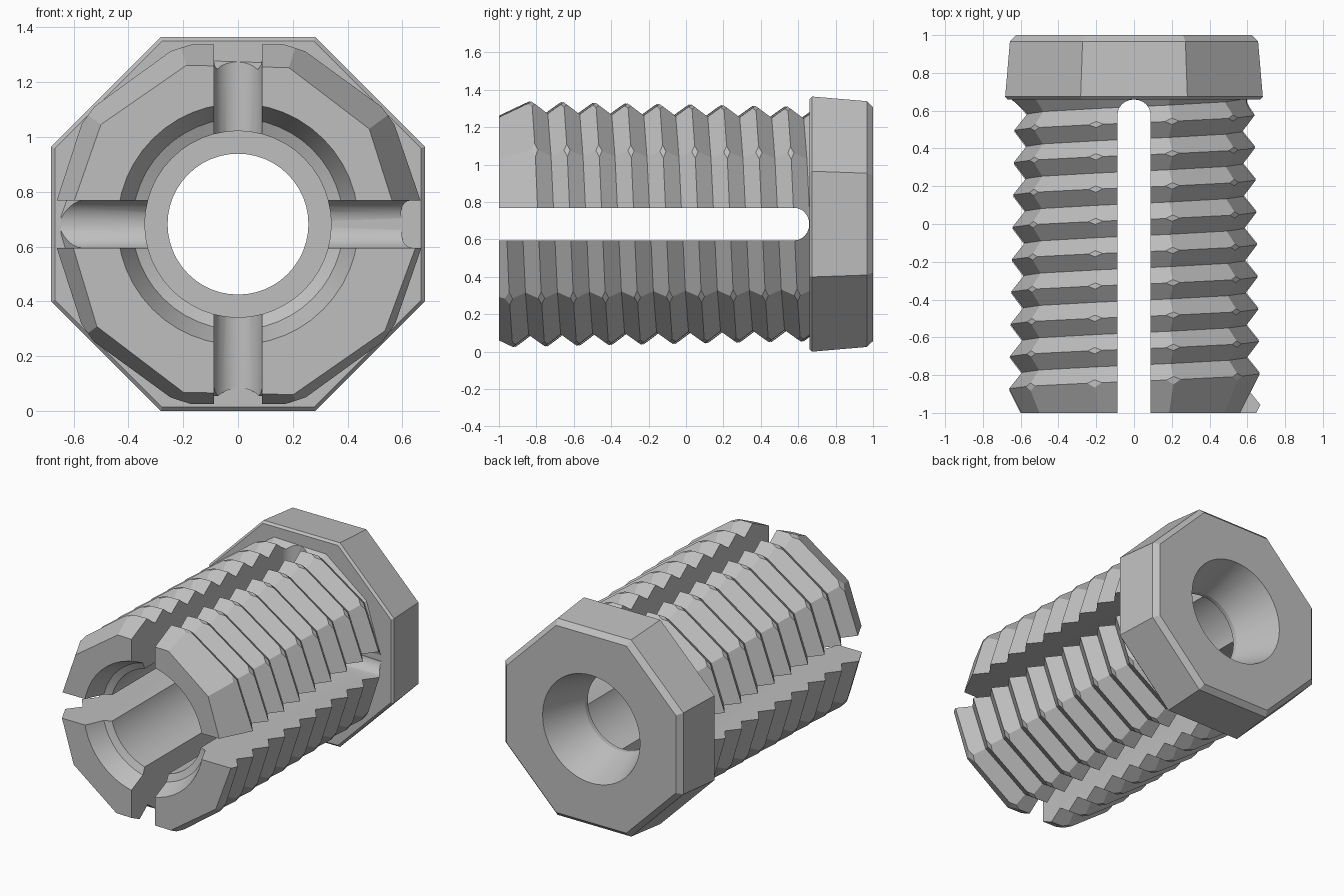
import bpy, bmesh
from math import sin, cos, pi, radians

if "Cube" in bpy.data.objects:
    bpy.data.objects.remove(bpy.data.objects["Cube"], do_unlink=True)

AXIS_Z = 0.682
PITCH = 0.171

grey = bpy.data.materials.new("plain grey")
grey.use_nodes = True
GREY = (0.52, 0.52, 0.52, 1)
grey.diffuse_color = GREY
grey.node_tree.nodes["Principled BSDF"].inputs["Base Color"].default_value = GREY


def polar(r, angle, y):
    return (r * cos(angle), y, AXIS_Z + r * sin(angle))


def ring(r, y, sides, turn=0.0):
    return [polar(r, turn + 2 * pi * i / sides, y) for i in range(sides)]


def loft(name, rings):
    """Skin a solid through closed rings of equal length and cap both ends."""
    bm = bmesh.new()
    rows = [[bm.verts.new(p) for p in r] for r in rings]
    n = len(rows[0])
    for a, b in zip(rows, rows[1:]):
        for i in range(n):
            j = (i + 1) % n
            bm.faces.new((a[i], a[j], b[j], b[i]))
    bm.faces.new(rows[0])
    bm.faces.new(rows[-1])
    bmesh.ops.recalc_face_normals(bm, faces=bm.faces[:])
    mesh = bpy.data.meshes.new(name)
    bm.to_mesh(mesh)
    bm.free()
    mesh.materials.append(grey)
    obj = bpy.data.objects.new(name, mesh)
    bpy.context.collection.objects.link(obj)
    return obj


def combine(target, other, operation):
    """Apply a boolean and discard the helper."""
    mod = target.modifiers.new(operation.lower(), "BOOLEAN")
    mod.operation = operation
    mod.solver = "EXACT"
    mod.object = other
    bpy.context.view_layer.objects.active = target
    bpy.ops.object.modifier_apply(modifier=mod.name)
    bpy.data.objects.remove(other, do_unlink=True)


def crest(y):
    """Slightly tapering radius of the thread crests."""
    return 0.689 - 0.02 * (y + 0.85)


# Threaded sleeve: a ten-sided helix, swept as closed radial profiles
def thread_profile(degrees):
    a = radians(degrees)
    start = -0.79 - PITCH * degrees / 360
    pts = [(0.1, -1), (crest(start) - 0.5 * (start + 1), -1)]
    for turn in range(10):
        y = start + turn * PITCH
        pts += [(crest(y), y), (crest(y) - 0.068, y + PITCH / 2)]
    pts += [(0.6, 0.9), (0.1, 0.9)]
    return [polar(r, a, y) for r, y in pts]


angles = [2] + [36 * k for k in range(1, 10)] + [358]
sleeve = loft("slotted_threaded_insert", [thread_profile(d) for d in angles])

# Blunted corners of the thread crests
clip = loft("corner_clip", [ring((crest(y) - 0.013) / cos(pi / 10), y, 10, pi / 10)
                            for y in (-1.1, 1.1)])
combine(sleeve, clip, "INTERSECT")

# Octagonal head with chamfered rims
head_steps = [(0.668, 0.66), (0.682, 0.674), (0.657, 0.967), (0.625, 1.0)]
head = loft("octagonal_head", [ring(r / cos(pi / 8), y, 8, pi / 8) for r, y in head_steps])
combine(sleeve, head, "UNION")

# Stepped bore with a flared back opening
bore_steps = [(0.463, -1.05), (0.385, -0.88), (0.34, -0.86), (0.34, 0.67),
              (0.257, 0.67), (0.257, 0.7), (0.36, 1.0), (0.377, 1.05)]
bore = loft("bore_cutter", [ring(r, y, 48) for r, y in bore_steps])
combine(sleeve, bore, "DIFFERENCE")

# Crossed slots with rounded ends
HALF = 0.087
outline = [(-HALF, -1.2)] + [(-HALF * cos(pi * i / 12), 0.58 + 0.079 * sin(pi * i / 12))
                             for i in range(13)] + [(HALF, -1.2)]
flat_slot = loft("flat_slot_cutter", [[(s, y, AXIS_Z + t) for t, y in outline] for s in (-1, 1)])
combine(sleeve, flat_slot, "DIFFERENCE")
tall_slot = loft("tall_slot_cutter", [[(t, y, AXIS_Z + s) for t, y in outline] for s in (-1, 1)])
combine(sleeve, tall_slot, "DIFFERENCE")

# Smooth bore, crisp facets
bpy.ops.object.select_all(action="DESELECT")
sleeve.select_set(True)
bpy.context.view_layer.objects.active = sleeve
bpy.ops.object.shade_smooth_by_angle(angle=radians(16))
